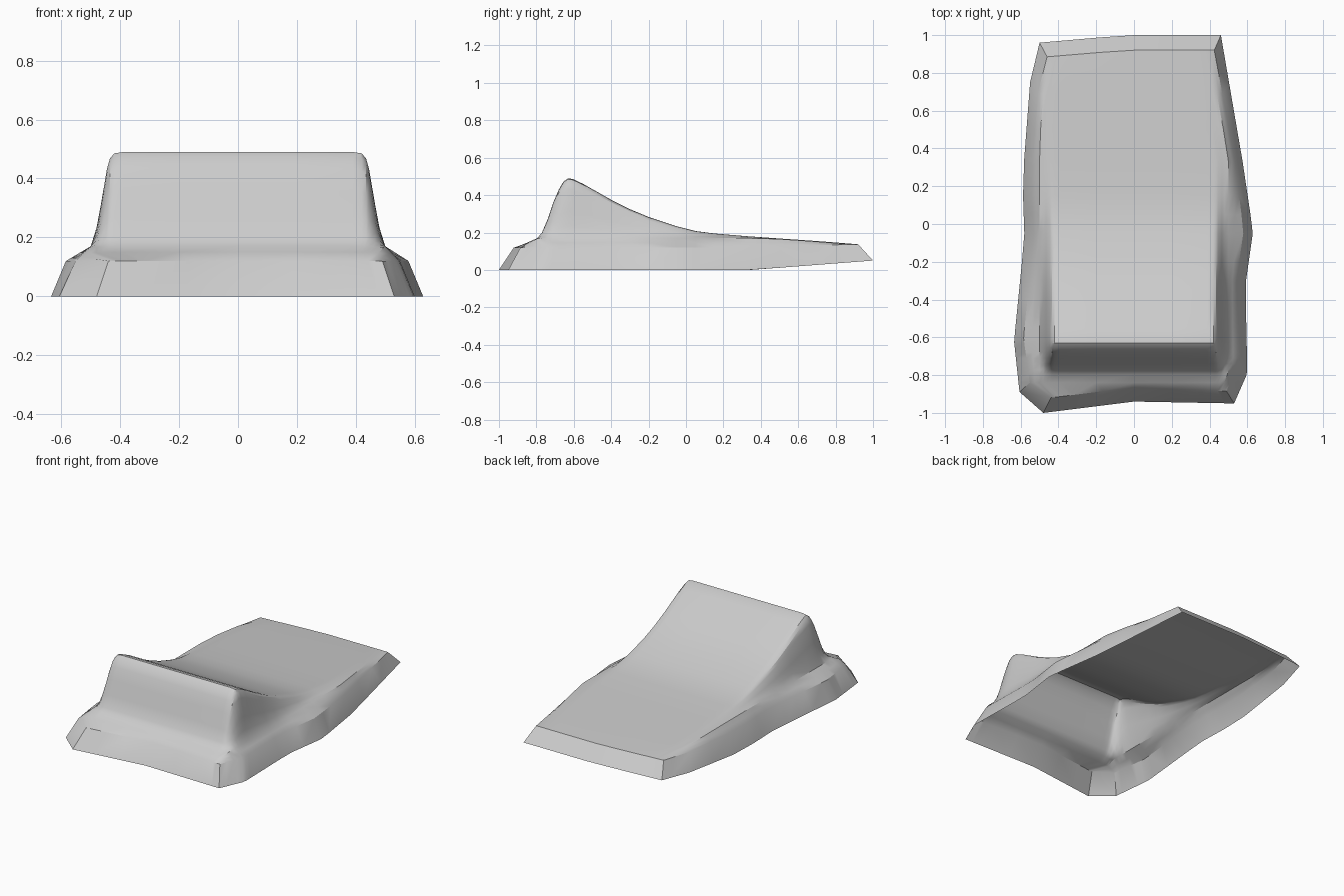
import bpy, bmesh
from mathutils import Vector

if "Cube" in bpy.data.objects:
    bpy.data.objects.remove(bpy.data.objects["Cube"])

# Plan outline, counter-clockwise from front left: rim x, rim y, ground x, ground y
OUTLINE = [
    (-.44, -.92, -.48, -1.0), (0, -.865, 0, -.94), (.49, -.885, .53, -.95),
    (.55, -.73, .60, -.79), (.54, -.32, .59, -.32), (.58, -.04, .63, -.04),
    (.535, .33, .575, .33), (.425, .92, .46, 1.0), (-.04, .92, -.04, 1.0),
    (-.46, .885, -.50, .96), (-.51, .69, -.55, .75), (-.545, .23, -.59, .23),
    (-.53, -.07, -.58, -.07), (-.585, -.60, -.635, -.62), (-.55, -.85, -.605, -.90)]

# Side profile of the ramp: y, z
PROFILE = [
    (-.84, .15), (-.795, .17), (-.77, .20), (-.74, .27), (-.71, .36), (-.68, .43),
    (-.655, .472), (-.63, .49), (-.605, .486), (-.55, .46), (-.4, .375), (-.3, .325),
    (-.2, .283), (-.05, .233), (.05, .208), (.15, .195), (.33, .18), (.5, .168),
    (.69, .155), (.82, .145)]

# Half cross-section of the ramp wall: x, share of the full height
SECTION = [(.50, 0), (.48, .2), (.465, .45), (.445, .82), (.435, .93),
           (.42, .985), (.39, 1), (.2, 1)]


def interp(pts, t):
    pts = sorted(pts)
    for (a, u), (b, v) in zip(pts, pts[1:]):
        if t <= b:
            return u + (v - u) * max(0, (t - a) / (b - a))
    return pts[-1][1]


def swap(i, j):
    ring = OUTLINE + OUTLINE[:1]
    return [(p[1], p[0]) for p in ring[i:j]]


RIGHT, LEFT = swap(2, 8), swap(9, 16)
FRONT = [p[:2] for p in OUTLINE[0:3]]
BACK = [p[:2] for p in OUTLINE[7:10]]


def rim_z(y):
    return interp([(-1, .12), (.2, .12), (.92, .137)], y)


def ground_point(p):
    """Matching point on the ground outline for a point on the rim."""
    best = None
    for a, b in zip(OUTLINE, OUTLINE[1:] + OUTLINE[:1]):
        r0, r1 = Vector(a[:2]), Vector(b[:2])
        d = r1 - r0
        t = min(1, max(0, (p.xy - r0).dot(d) / d.length_squared))
        dist = (r0 + d * t - p.xy).length
        if best is None or dist < best[0]:
            best = (dist, Vector(a[2:]).lerp(Vector(b[2:]), t))
    q = best[1]
    return (q.x, q.y, interp([(-1, 0), (.35, 0), (1, .05)], q.y))


def columns(left, right):
    """x position and height share for each column of one row."""
    def half(limit):
        k = min(1, (limit - .03) / .50)
        return [(limit, -2), ((limit + .5 * k) / 2, -1)] + [(x * k, f) for x, f in SECTION]
    return [(-x, f) for x, f in half(-left)] + [(0, 1)] + half(right)[::-1]


bm = bmesh.new()
rows = []

# Front rim row
rows.append([bm.verts.new((x, interp(FRONT, x), .12)) for x, f in columns(-.44, .49)])

# Ramp and shoulder rows
for y, h in PROFILE:
    base = min(h - .003, .17)
    row = []
    for x, f in columns(interp(LEFT, y), interp(RIGHT, y)):
        if f == -2:
            z = rim_z(y)
        elif f == -1:
            z = (rim_z(y) + base) / 2
        else:
            z = base + (h - base) * f
        row.append(bm.verts.new((x, y, z)))
    rows.append(row)

# Back rim row
rows.append([bm.verts.new((x, interp(BACK, x), .137)) for x, f in columns(-.46, .425)])

for r0, r1 in zip(rows, rows[1:]):
    for i in range(len(r0) - 1):
        bm.faces.new((r0[i], r0[i + 1], r1[i + 1], r1[i]))

# Sloping skirt around the rim; the underside stays open
rim = (rows[0] + [r[-1] for r in rows[1:-1]] + rows[-1][::-1]
       + [r[0] for r in rows[-2:0:-1]])
foot = [bm.verts.new(ground_point(v.co)) for v in rim]
for i in range(len(rim)):
    j = (i + 1) % len(rim)
    bm.faces.new((rim[j], rim[i], foot[i], foot[j]))

mesh = bpy.data.meshes.new("ramp_mound")
bm.to_mesh(mesh)
bm.free()
ramp = bpy.data.objects.new("ramp_mound", mesh)
bpy.context.collection.objects.link(ramp)
bpy.context.view_layer.objects.active = ramp
ramp.select_set(True)
bpy.ops.object.shade_smooth_by_angle(angle=.5)
